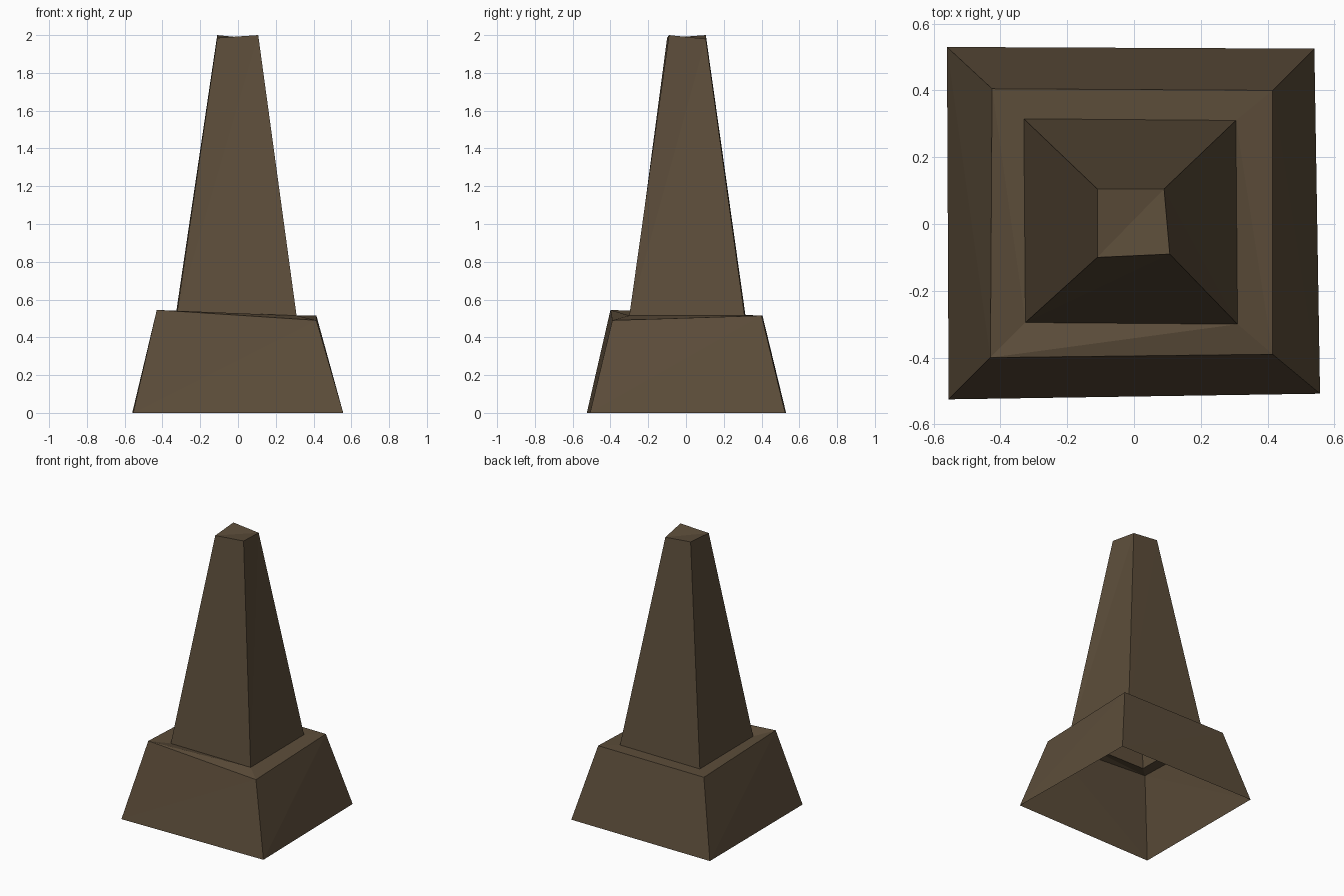
import bpy
import bmesh

if "Cube" in bpy.data.objects:
    bpy.data.objects.remove(bpy.data.objects["Cube"])

brown = bpy.data.materials.new("dark_brown_stone")
brown.diffuse_color = (0.107, 0.074, 0.042, 1)
brown.use_nodes = True
brown.node_tree.nodes["Principled BSDF"].inputs["Base Color"].default_value = brown.diffuse_color

# Slightly uneven four-sided rings: front-left, front-right, back-right, back-left
foot = [(-0.555, -0.525, 0), (0.557, -0.508, 0), (0.54, 0.525, 0), (-0.56, 0.53, 0)]
ledge_outer = [(-0.43, -0.40, 0.545), (0.415, -0.39, 0.49), (0.415, 0.40, 0.515), (-0.425, 0.405, 0.515)]
ledge_inner = [(-0.325, -0.295, 0.515), (0.31, -0.30, 0.515), (0.305, 0.31, 0.515), (-0.33, 0.315, 0.515)]
tip = [(-0.11, -0.10, 1.985), (0.107, -0.09, 2.0), (0.09, 0.105, 1.98), (-0.11, 0.105, 2.0)]


def shell(name, rings, cap=False):
    """Open-bottomed shell joining successive rings, with an optional top."""
    bm = bmesh.new()
    loops = [[bm.verts.new(p) for p in ring] for ring in rings]
    for a, b in zip(loops, loops[1:]):
        for i in range(4):
            j = (i + 1) % 4
            bm.faces.new((a[i], a[j], b[j]))
            bm.faces.new((a[i], b[j], b[i]))
    if cap:
        t = loops[-1]
        bm.faces.new((t[0], t[1], t[2]))
        bm.faces.new((t[0], t[2], t[3]))
    mesh = bpy.data.meshes.new(name)
    bm.to_mesh(mesh)
    bm.free()
    mesh.materials.append(brown)
    obj = bpy.data.objects.new(name, mesh)
    bpy.context.collection.objects.link(obj)
    return obj


# Hollow plinth with its ledge, then the hollow spire above it
shell("plinth", [foot, ledge_outer, ledge_inner])
shell("spire", [ledge_inner, tip], cap=True)
